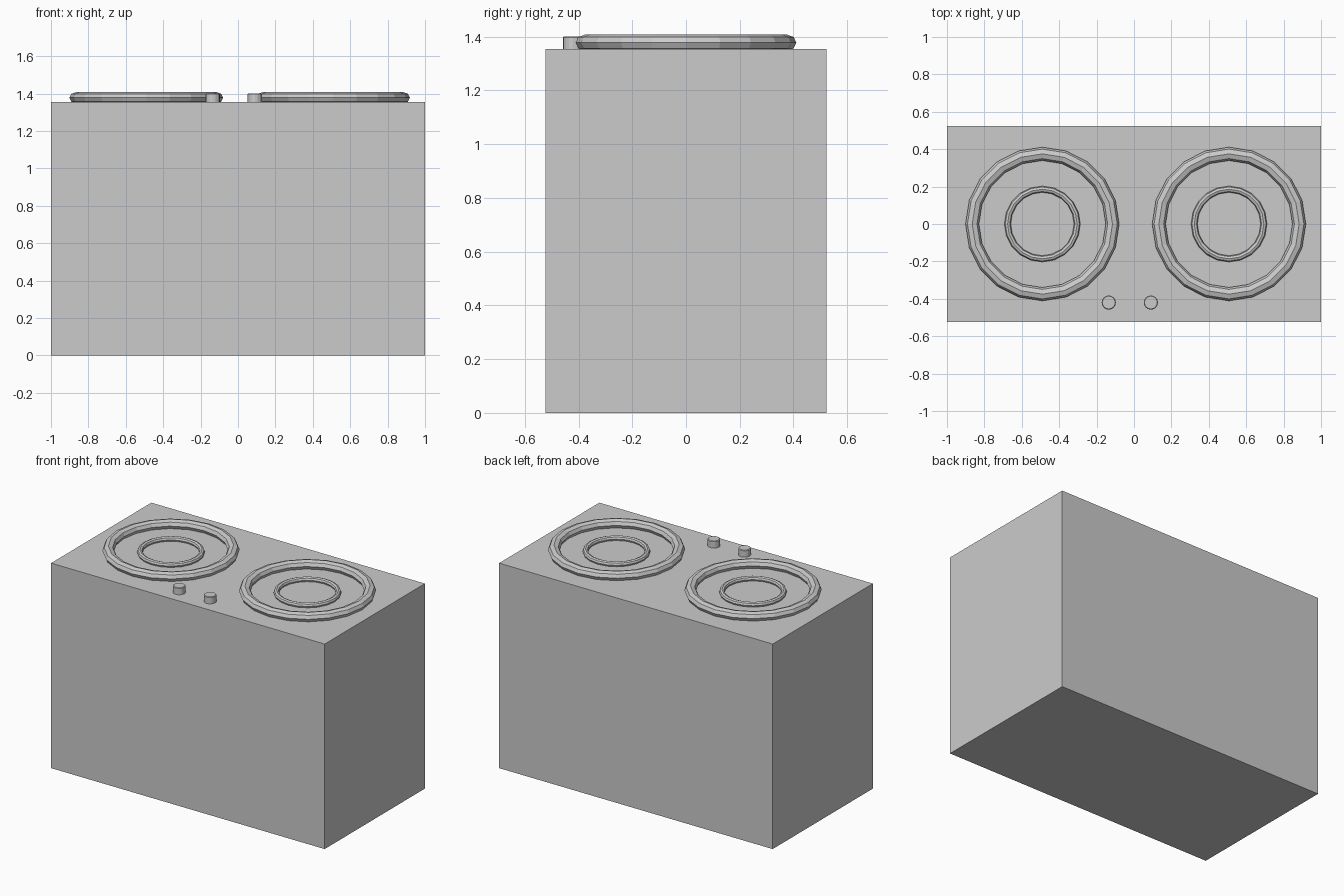
import bpy

if "Cube" in bpy.data.objects:
    bpy.data.objects.remove(bpy.data.objects["Cube"])

TOP = 1.355


def cabinet():
    bpy.ops.mesh.primitive_cube_add(size=1, location=(0, 0, TOP / 2))
    body = bpy.context.object
    body.name = "cabinet"
    body.scale = (2.0, 1.046, TOP)


def ring(name, x, z, major, minor, depth):
    # flat-faced ring with an octagonal cross-section
    bpy.ops.mesh.primitive_torus_add(location=(x, 0, z), major_radius=major,
                                     minor_radius=minor, major_segments=20,
                                     minor_segments=8)
    o = bpy.context.object
    o.name = name
    o.scale.z = depth / minor
    o.data.shade_flat()


def knob(name, x):
    h = 0.05
    bpy.ops.mesh.primitive_cylinder_add(vertices=16, radius=0.038, depth=h,
                                        location=(x, -0.42, TOP + 0.046 - h / 2))
    o = bpy.context.object
    o.name = name
    b = o.modifiers.new("soft_edge", 'BEVEL')
    b.width = 0.004
    b.segments = 1


cabinet()

# two concentric burner rings and one knob per side
for side, cx, kx in (("left", -0.49, -0.135), ("right", 0.508, 0.09)):
    ring(side + "_outer_ring", cx, 1.378, 0.375, 0.036, 0.03)
    ring(side + "_inner_ring", cx, 1.366, 0.186, 0.017, 0.017)
    knob(side + "_knob", kx)
